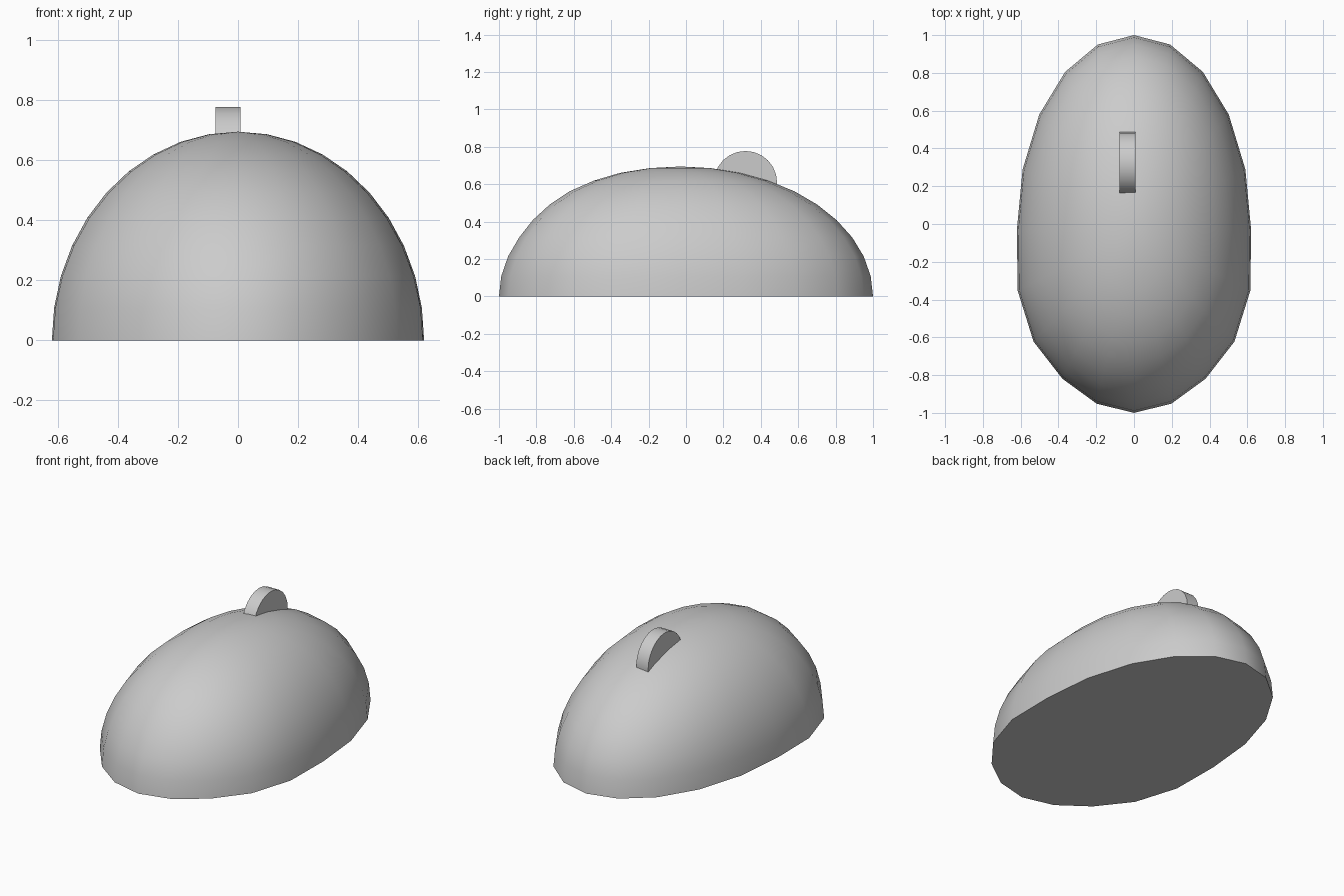
import bpy, bmesh, math

if "Cube" in bpy.data.objects:
    bpy.data.objects.remove(bpy.data.objects["Cube"])

SEG, RINGS = 20, 10
HALF_W, HALF_L, HEIGHT = 0.62, 1.0, 0.695


def lerp_table(table, t):
    for (a, va), (b, vb) in zip(table, table[1:]):
        if a <= t <= b:
            return va + (vb - va) * (t - a) / (b - a)
    return 0.0


# lengthwise drift of the shell, and slight widening toward the front
DRIFT = [(-1, 0), (-0.9, 0.0), (-0.81, -0.01), (-0.59, -0.035), (-0.31, -0.043),
         (0, -0.03), (0.31, -0.02), (0.59, -0.008), (1, 0)]
WIDEN = [(-1, 1.03), (-0.81, 1.04), (-0.59, 1.06), (-0.31, 1.045), (0, 1), (1, 1)]


def shell_point(x, y, z):
    return (x * lerp_table(WIDEN, y), y + lerp_table(DRIFT, y), z)


# domed body: half ellipsoid with flat underside
bm = bmesh.new()
rows = []
for r in range(RINGS):
    e = math.pi / 2 * r / RINGS
    row = []
    for s in range(SEG):
        a = 2 * math.pi * s / SEG
        row.append(bm.verts.new(shell_point(HALF_W * math.cos(e) * math.cos(a),
                                            HALF_L * math.cos(e) * math.sin(a),
                                            HEIGHT * math.sin(e))))
    rows.append(row)
top = bm.verts.new(shell_point(0, 0, HEIGHT))
for lo, hi in zip(rows, rows[1:]):
    for s in range(SEG):
        t = (s + 1) % SEG
        bm.faces.new((lo[s], lo[t], hi[t], hi[s]))
for s in range(SEG):
    bm.faces.new((rows[-1][s], rows[-1][(s + 1) % SEG], top))
bm.faces.new(rows[0][::-1])
mesh = bpy.data.meshes.new("body")
bm.to_mesh(mesh)
bm.free()
body = bpy.data.objects.new("body", mesh)
bpy.context.collection.objects.link(body)
bpy.ops.object.select_all(action='DESELECT')
body.select_set(True)
bpy.context.view_layer.objects.active = body
bpy.ops.object.shade_smooth_by_angle(angle=math.radians(40))

# scroll wheel, half sunk into the shell
bpy.ops.mesh.primitive_cylinder_add(vertices=24, radius=0.169, depth=0.083,
                                    location=(-0.034, 0.318, 0.609),
                                    rotation=(0, math.pi / 2, 0))
wheel = bpy.context.object
wheel.name = "scroll_wheel"
bpy.ops.object.shade_smooth_by_angle(angle=math.radians(40))
